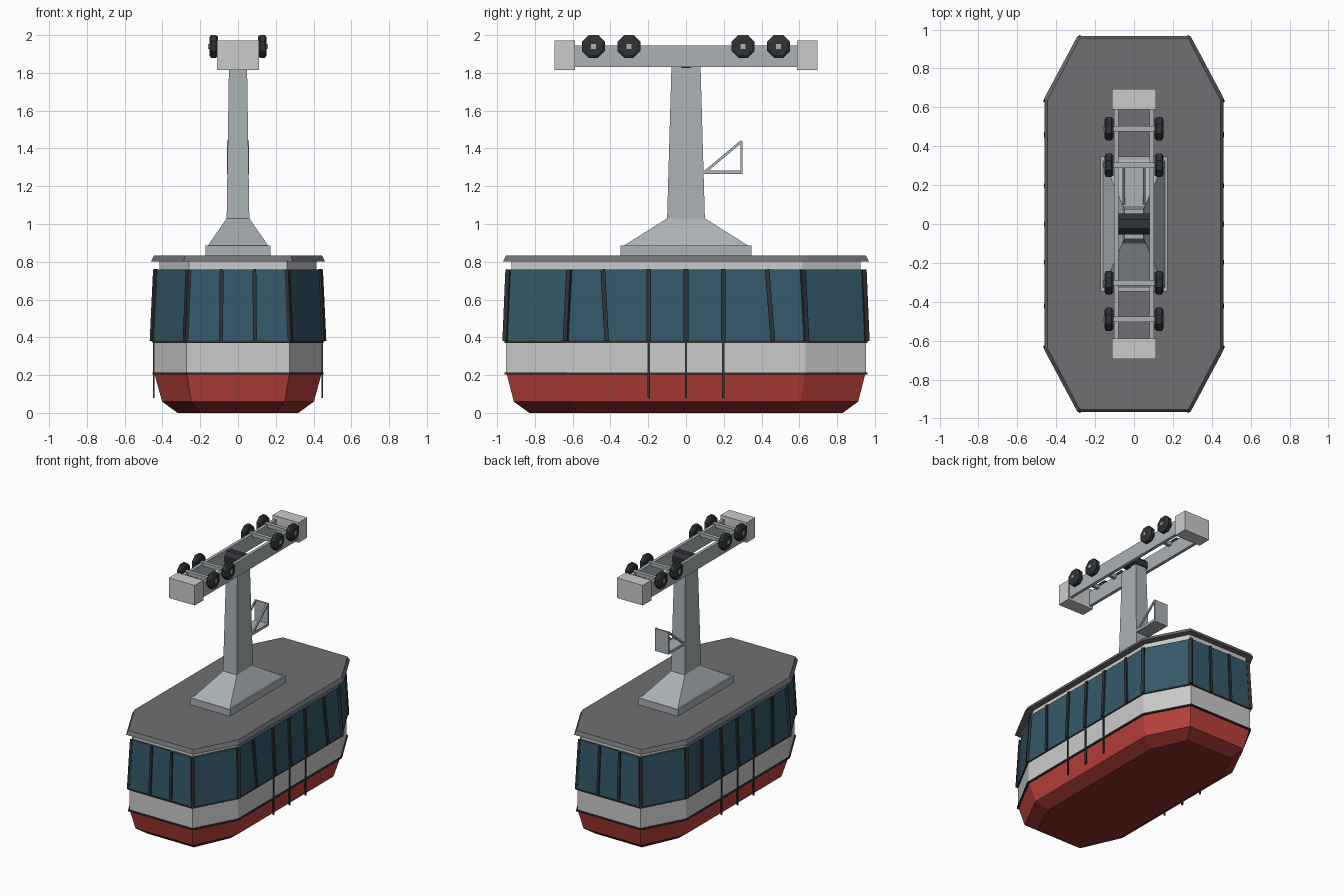
import bpy, bmesh, math
from mathutils import Vector

if "Cube" in bpy.data.objects:
    bpy.data.objects.remove(bpy.data.objects["Cube"])


def mat(name, r, g, b):
    m = bpy.data.materials.new(name)
    m.diffuse_color = (r, g, b, 1)
    m.use_nodes = True
    m.node_tree.nodes["Principled BSDF"].inputs["Base Color"].default_value = m.diffuse_color
    return m


RED = mat("red_paint", 0.5, 0.055, 0.045)
DARK_RED = mat("dark_red_paint", 0.27, 0.03, 0.025)
SHELL = mat("light_grey_paint", 0.6, 0.6, 0.6)
GLASS = mat("tinted_glass", 0.035, 0.1, 0.14)
DARK = mat("dark_trim", 0.03, 0.032, 0.036)
ROOF = mat("roof_grey", 0.16, 0.16, 0.17)
STEEL = mat("steel", 0.4, 0.44, 0.46)


def loft(name, rings, material):
    """Skin a stack of equal-length point rings and cap both ends."""
    bm = bmesh.new()
    vs = [[bm.verts.new(p) for p in ring] for ring in rings]
    n = len(rings[0])
    for a, b in zip(vs, vs[1:]):
        for i in range(n):
            j = (i + 1) % n
            bm.faces.new((a[i], a[j], b[j], b[i]))
    bm.faces.new(vs[0][::-1])
    bm.faces.new(vs[-1])
    bmesh.ops.recalc_face_normals(bm, faces=bm.faces)
    me = bpy.data.meshes.new(name)
    bm.to_mesh(me)
    bm.free()
    ob = bpy.data.objects.new(name, me)
    bpy.context.collection.objects.link(ob)
    me.materials.append(material)
    return ob


def octo(hx, hy, cx, cy, z):
    """Long octagon: half sizes hx, hy; front corner at cx, side corner at cy."""
    return [(hx, -cy, z), (hx, cy, z), (cx, hy, z), (-cx, hy, z),
            (-hx, cy, z), (-hx, -cy, z), (-cx, -hy, z), (cx, -hy, z)]


def rect(hx, hy, z, x=0, y=0):
    return [(x - hx, y - hy, z), (x + hx, y - hy, z), (x + hx, y + hy, z), (x - hx, y + hy, z)]


def box(name, x0, x1, y0, y1, z0, z1, material):
    x, y, hx, hy = (x0 + x1) / 2, (y0 + y1) / 2, (x1 - x0) / 2, (y1 - y0) / 2
    return loft(name, [rect(hx, hy, z0, x, y), rect(hx, hy, z1, x, y)], material)


def bar(name, p, q, out, w, d, material):
    """Flat bar from p to q, w wide and d deep along the outward direction."""
    p, q, out = Vector(p), Vector(q), Vector(out).normalized()
    side = (q - p).cross(out).normalized() * w / 2
    o = out * d / 2
    return loft(name, [[c - side - o, c + side - o, c + side + o, c - side + o] for c in (p, q)], material)


# Cabin body
loft("cabin_underside", [octo(0.32, 0.83, 0.20, 0.56, 0), octo(0.402, 0.912, 0.247, 0.605, 0.06)], DARK_RED)
loft("cabin_lower_body", [octo(0.402, 0.912, 0.247, 0.605, 0.06), octo(0.443, 0.95, 0.272, 0.632, 0.21)], RED)
loft("cabin_waist_panel", [octo(0.445, 0.952, 0.273, 0.633, z) for z in (0.21, 0.375)], SHELL)
BOT = octo(0.452, 0.956, 0.277, 0.637, 0.38)
TOP = octo(0.434, 0.94, 0.262, 0.618, 0.76)
loft("window_glass", [BOT, TOP], GLASS)
loft("cabin_top_band", [octo(0.415, 0.925, 0.26, 0.615, z) for z in (0.755, 0.805)], SHELL)
loft("roof", [octo(0.46, 0.968, 0.29, 0.65, 0.802), octo(0.445, 0.953, 0.28, 0.638, 0.832)], ROOF)

# Dark trim lines around the waist
for nm, z in (("lower_trim", 0.209), ("upper_trim", 0.377)):
    loft(nm, [octo(0.452, 0.96, 0.278, 0.638, z + s * 0.006) for s in (-1, 1)], DARK)

# Window posts: octagon corners, then sides and ends
for i, (p, q) in enumerate(zip(BOT, TOP)):
    out = (math.copysign(1, p[0]), math.copysign(0.55, p[1]), 0)
    bar(f"corner_post_{i}", p, q, out, 0.025, 0.022, DARK)
for s in (-1, 1):
    for i, (yb, yt) in enumerate(((-0.42, -0.44), (-0.197, -0.197), (0, 0), (0.197, 0.197), (0.46, 0.43))):
        bar(f"side_post_{i}", (s * 0.453, yb, 0.38), (s * 0.435, yt, 0.76), (s, 0, 0.05), 0.024, 0.02, DARK)
    for x in (-0.09, 0.09):
        bar("end_post", (x, s * 0.957, 0.38), (x * 0.96, s * 0.941, 0.76), (0, s, 0.05), 0.02, 0.018, DARK)
    # Door seams
    for y in (-0.197, 0, 0.197):
        bar("door_seam", (s * 0.446, y, 0.08), (s * 0.446, y, 0.377), (s, 0, 0), 0.012, 0.01, DARK)

# Hanger pedestal and arm
loft("hanger_base", [rect(0.172, 0.347, 0.83), rect(0.172, 0.347, 0.885)], STEEL)
loft("hanger_skirt", [rect(0.16, 0.33, 0.885), rect(0.06, 0.10, 1.03)], STEEL)
loft("hanger_arm", [rect(0.06, 0.10, 1.03), rect(0.048, 0.077, 1.835)], STEEL)

# Service step on the arm, braced by two diagonal rods
box("step_floor", -0.058, 0.058, 0.09, 0.298, 1.264, 1.284, STEEL)
box("step_guard", -0.058, 0.058, 0.288, 0.298, 1.264, 1.44, STEEL)
for s in (-1, 1):
    bar("step_brace", (s * 0.052, 0.10, 1.275), (s * 0.052, 0.294, 1.438), (s, 0, 0), 0.014, 0.012, STEEL)


def disc(name, y, z, profile, material):
    """Eight-sided turned part along x from (x, radius) pairs, flat side up."""
    a = [math.pi / 8 + k * math.pi / 4 for k in range(8)]
    return loft(name, [[(x, y + r * math.cos(t), z + r * math.sin(t)) for t in a] for x, r in profile], material)


# Carriage: side beams, end blocks, pivot, axles and wheels
disc("pivot_pin", 0, 1.88, [(-0.082, 0.058), (0.082, 0.058)], DARK)
for s in (-1, 1):
    x0, x1 = sorted((s * 0.08, s * 0.104))
    box("carriage_beam", x0, x1, -0.6, 0.6, 1.832, 1.945, STEEL)
    y0, y1 = sorted((s * 0.588, s * 0.695))
    box("carriage_end_block", -0.112, 0.112, y0, y1, 1.815, 1.972, SHELL)
    for y in (s * 0.302, s * 0.49):
        box("wheel_axle", -0.158, 0.158, y - 0.014, y + 0.014, 1.926, 1.954, STEEL)
        for t in (-1, 1):
            disc("wheel", y, 1.94, [(t * 0.106, 0.055), (t * 0.116, 0.065),
                                    (t * 0.143, 0.065), (t * 0.152, 0.05)], DARK)
